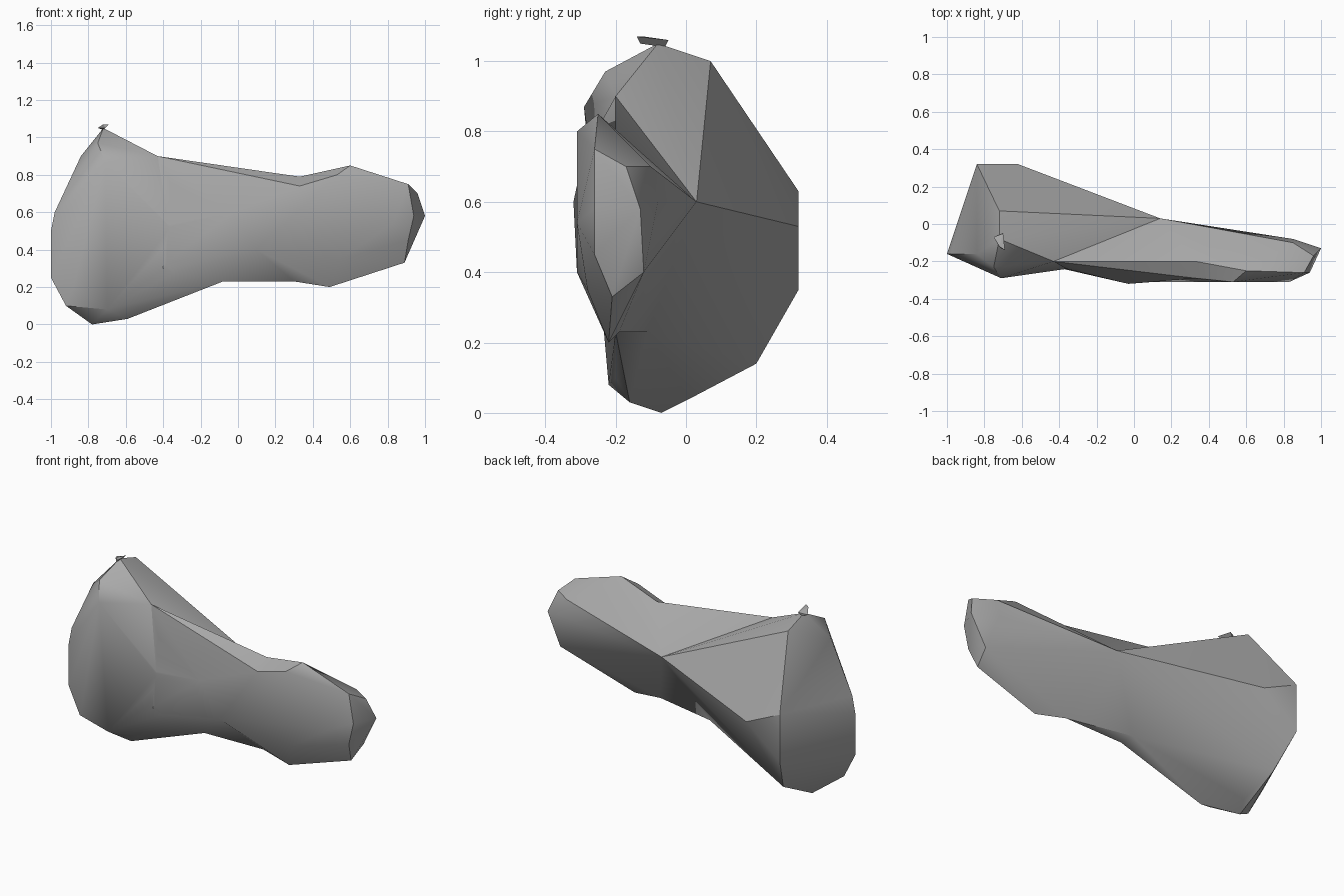
import bpy
import bmesh
from math import radians

default_cube = bpy.data.objects.get("Cube")
if default_cube:
    bpy.data.objects.remove(default_cube, do_unlink=True)

# One plain stone colour
stone_grey = bpy.data.materials.new("stone grey")
stone_grey.use_nodes = True
grey = (0.4, 0.4, 0.4, 1)
stone_grey.diffuse_color = grey
stone_grey.node_tree.nodes["Principled BSDF"].inputs["Base Color"].default_value = grey


def hull_object(name, points):
    """Wrap a faceted convex stone lobe around a few corner points."""
    bm = bmesh.new()
    for point in points:
        bm.verts.new(point)
    result = bmesh.ops.convex_hull(bm, input=bm.verts)
    unused = [v for v in result["geom_interior"] if isinstance(v, bmesh.types.BMVert)]
    bmesh.ops.delete(bm, geom=unused, context="VERTS")
    bmesh.ops.recalc_face_normals(bm, faces=bm.faces)
    mesh = bpy.data.meshes.new(name)
    bm.to_mesh(mesh)
    bm.free()
    mesh.materials.append(stone_grey)
    obj = bpy.data.objects.new(name, mesh)
    bpy.context.collection.objects.link(obj)
    return obj


def smooth(obj, degrees):
    """Soften shallow facets and keep the strong ridges crisp."""
    bpy.ops.object.select_all(action="DESELECT")
    obj.select_set(True)
    bpy.context.view_layer.objects.active = obj
    bpy.ops.object.shade_smooth_by_angle(angle=radians(degrees))


# Corners shared where the lobes meet
waist_back = (.14, .03, .6)
shoulder_top = (-.43, -.2, .9)
shoulder_low = (-.43, -.2, .25)
neck_top_back = (.33, -.2, .79)
neck_top_front = (.33, -.29, .74)
neck_low_back = (-.08, -.11, .23)
neck_low_front = (-.08, -.2, .23)
neck_low_small = (.3, -.19, .23)
belly = (-.03, -.32, .6)
belly_low = (.1, -.31, .4)

# Large lobe: broad end, back ridge, rounded base
large_lobe = hull_object("large_lobe", [
    waist_back, shoulder_top, shoulder_low, neck_low_back, neck_low_front,
    (-.72, -.08, 1.05), (-.72, .07, 1), (-.71, -.29, .87), (-.75, -.23, .97),
    (-.84, -.16, .9), (-.84, .32, .63), (-.62, .32, .53), (-.84, .32, .35),
    (-.78, .2, .14), (-.98, -.16, .6), (-1, -.16, .5), (-1, -.16, .25),
    (-.92, -.17, .1), (-.78, -.07, 0), (-.59, -.16, .03), (-.7, -.22, .08),
    (-.88, -.2, .2), (-.74, .01, .04), (-.5, -.2, .1),
])

# Waist: bulging belly between the two lobes
waist = hull_object("waist", [
    waist_back, shoulder_top, shoulder_low, neck_top_back, neck_top_front,
    neck_low_back, neck_low_front, neck_low_small, belly, belly_low,
    (-.38, -.24, .33), (-.36, -.24, .75),
])

# Small lobe: tapered, chipped end
small_lobe = hull_object("small_lobe", [
    waist_back, neck_top_back, neck_top_front, neck_low_small, belly_low,
    (.6, -.25, .85), (.53, -.31, .8), (.91, -.26, .75), (.96, -.17, .7),
    (.85, -.08, .6), (.85, -.1, .7), (1, -.13, .58), (.83, -.31, .54),
    (.94, -.26, .58), (.91, -.26, .45), (.89, -.21, .33), (.91, -.12, .4),
    (.49, -.22, .2), (.55, -.28, .35), (.8, -.1, .45),
])

# Fuse the lobes into one body
for part in (waist, small_lobe):
    union = large_lobe.modifiers.new("fuse", "BOOLEAN")
    union.operation = "UNION"
    union.solver = "EXACT"
    union.object = part
fused = bpy.data.meshes.new_from_object(
    large_lobe.evaluated_get(bpy.context.evaluated_depsgraph_get()))
large_lobe.modifiers.clear()
large_lobe.data = fused
large_lobe.name = "rock_body"
for part in (waist, small_lobe):
    bpy.data.objects.remove(part, do_unlink=True)
smooth(large_lobe, 32)

# Tiny chip on the peak
hull_object("peak_chip", [
    (-.72, -.06, 1.04), (-.75, -.07, 1.05), (-.7, -.05, 1.06),
    (-.71, -.13, 1.05), (-.69, -.14, 1.07), (-.72, -.12, 1.07),
])
